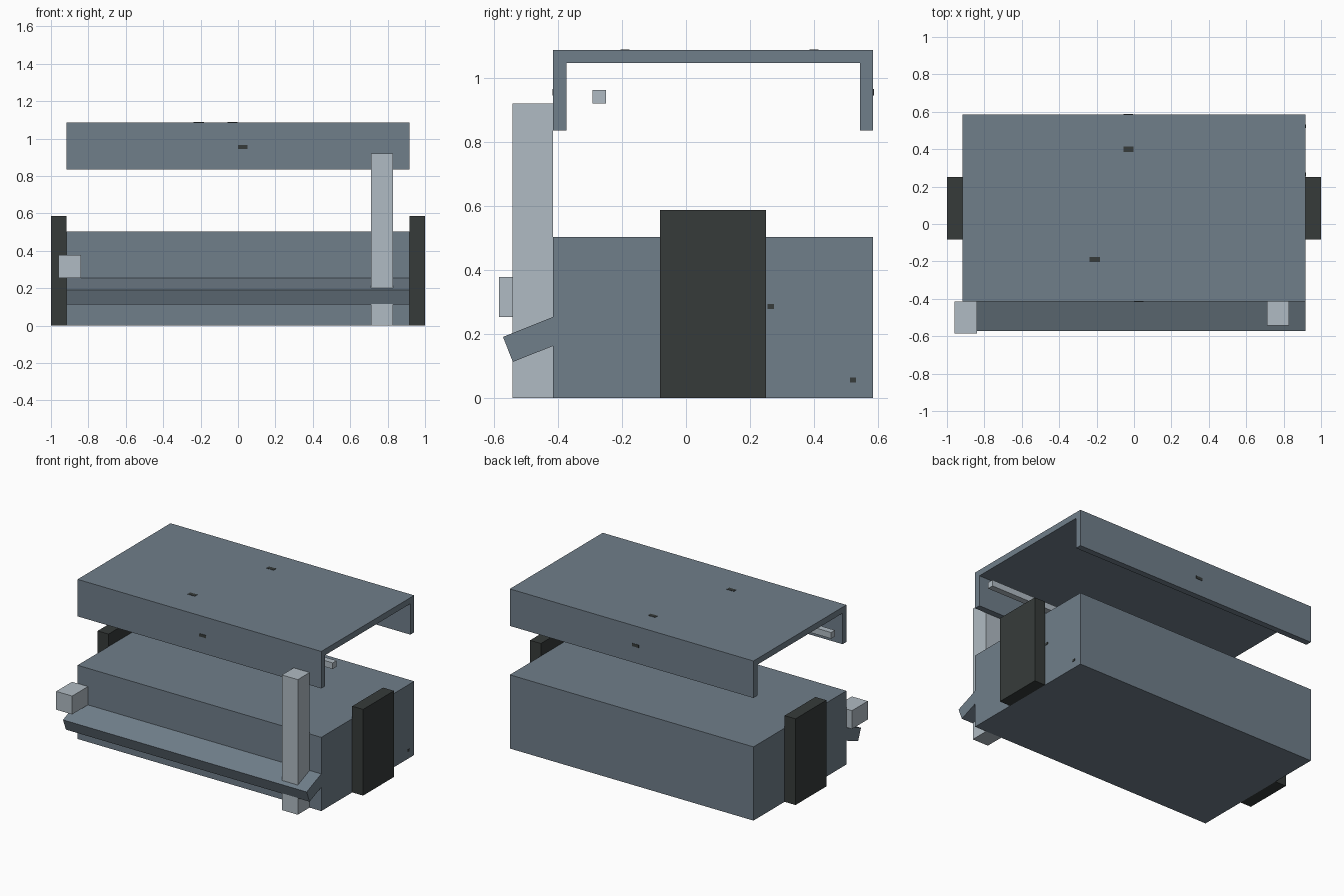
import bpy

cube = bpy.data.objects.get("Cube")
if cube:
    bpy.data.objects.remove(cube, do_unlink=True)


def make_material(name, rgb):
    mat = bpy.data.materials.new(name)
    mat.use_nodes = True
    mat.diffuse_color = (*rgb, 1)
    mat.node_tree.nodes["Principled BSDF"].inputs["Base Color"].default_value = (*rgb, 1)
    return mat


slate = make_material("slate_grey", (0.162, 0.209, 0.254))
pale = make_material("pale_grey", (0.434, 0.497, 0.546))
dark = make_material("charcoal", (0.037, 0.044, 0.042))


def extrude_profile(name, profile, x0, x1, mat):
    """Extrude a y-z outline along x."""
    n = len(profile)
    verts = [(x, y, z) for x in (x0, x1) for y, z in profile]
    faces = [tuple(reversed(range(n))), tuple(range(n, 2 * n))]
    faces += [(i, (i + 1) % n, n + (i + 1) % n, n + i) for i in range(n)]
    mesh = bpy.data.meshes.new(name)
    mesh.from_pydata(verts, [], faces)
    mesh.materials.append(mat)
    obj = bpy.data.objects.new(name, mesh)
    bpy.context.collection.objects.link(obj)
    return obj


def box(name, x, y, z, mat):
    """Box from its (min, max) range on each axis."""
    outline = [(y[0], z[0]), (y[1], z[0]), (y[1], z[1]), (y[0], z[1])]
    return extrude_profile(name, outline, x[0], x[1], mat)


W = 0.918               # half width of the main body
FRONT, BACK = -0.415, 0.585
BOTTOM, TOP, WALL = 0.835, 1.087, 0.041

# Main body and the raised, open-ended lid
box("main_body", (-W, W), (FRONT, BACK), (0, 0.502), slate)
extrude_profile("lid", [
    (FRONT, BOTTOM), (FRONT + WALL, BOTTOM), (FRONT + WALL, TOP - WALL),
    (BACK - WALL, TOP - WALL), (BACK - WALL, BOTTOM), (BACK, BOTTOM),
    (BACK, TOP), (FRONT, TOP)], -W, W, slate)

# Rod beneath the lid
box("lid_rod", (-W, W), (-0.292, -0.25), (0.92, 0.962), pale)

# Sloping ledge along the front
extrude_profile("front_ledge", [
    (-0.541, 0.112), (FRONT, 0.162), (FRONT, 0.253), (-0.572, 0.19)], -W, W, slate)

# Front post and small front block
box("front_post", (0.71, 0.83), (-0.542, FRONT), (0, 0.92), pale)
box("front_block", (-0.96, -0.84), (-0.585, FRONT), (0.253, 0.378), pale)

# Side panels
for name, side in (("left_panel", 1), ("right_panel", -1)):
    box(name, sorted((side * W, side)), (-0.082, 0.25), (0, 0.587), dark)

# Small dark marks, as thin plates
T = 0.002


def mark(name, centre, half):
    box(name, *[(c - h, c + h) for c, h in zip(centre, half)], dark)


for x, y in ((-0.03, 0.4), (-0.21, -0.19)):
    mark("top_mark", (x, y, TOP), (0.027, 0.014, T))
mark("lid_front_mark", (0.025, FRONT, 0.955), (0.025, T, 0.01))
mark("lid_back_mark", (-0.03, BACK, 0.955), (0.025, T, 0.01))
for y, z in ((0.265, 0.285), (0.522, 0.055)):
    mark("side_mark", (W, y, z), (T, 0.01, 0.008))
